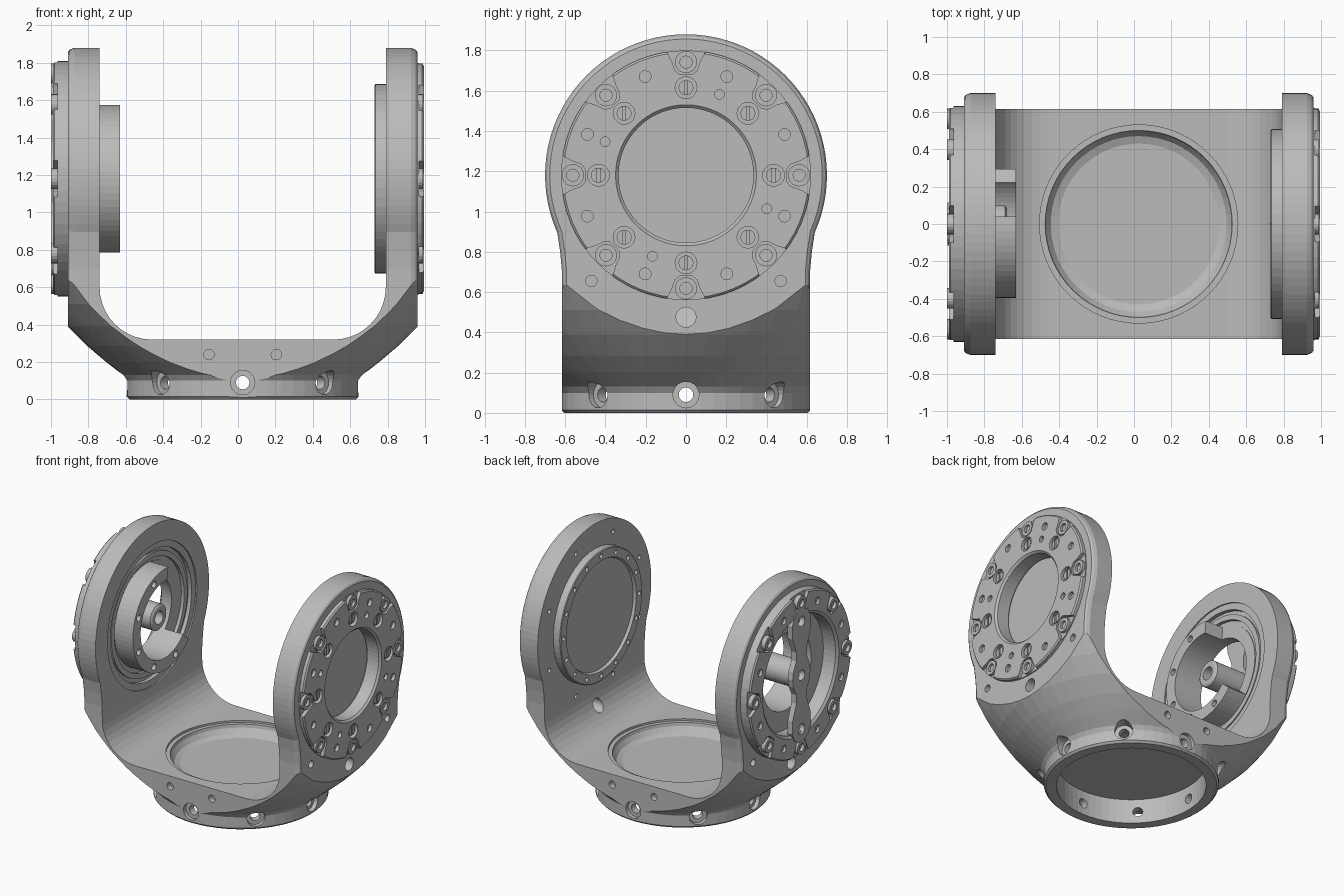
import bpy, bmesh
from math import sin, cos, pi, radians, sqrt
from mathutils import Vector, Matrix

if "Cube" in bpy.data.objects:
    bpy.data.objects.remove(bpy.data.objects["Cube"])

MID = 0.025        # x centre of the yoke
AXIS = 1.18        # height of the pivot axis
EIGHT = [i * pi / 4 for i in range(8)]

grey = bpy.data.materials.new("machined grey")
grey.use_nodes = True
grey.diffuse_color = (0.5, 0.5, 0.5, 1)
grey.node_tree.nodes["Principled BSDF"].inputs["Base Color"].default_value = grey.diffuse_color


def finish(name, bm):
    bmesh.ops.remove_doubles(bm, verts=bm.verts, dist=1e-5)
    bmesh.ops.recalc_face_normals(bm, faces=bm.faces)
    me = bpy.data.meshes.new(name)
    bm.to_mesh(me)
    bm.free()
    me.materials.append(grey)
    ob = bpy.data.objects.new(name, me)
    bpy.context.collection.objects.link(ob)
    return ob


def skin(bm, loops, wrap=False):
    """Join equal loops of points with quads; cap the ends unless wrapped."""
    rows = [[bm.verts.new(p) for p in loop] for loop in loops]
    n = len(rows[0])
    pairs = list(zip(rows, rows[1:])) + ([(rows[-1], rows[0])] if wrap else [])
    for a, b in pairs:
        for i in range(n):
            j = (i + 1) % n
            bm.faces.new((a[i], a[j], b[j], b[i]))
    if not wrap:
        bm.faces.new(rows[0])
        bm.faces.new(rows[-1])


def on_side(x, u, v, a):
    """Point at radius u and sideways offset v, turned by a about the pivot axis."""
    return (x, u * cos(a) - v * sin(a), AXIS + u * sin(a) + v * cos(a))


def lathe(bm, profile, upright=False, wrap=False, seg=64):
    loops = []
    for r, h in profile:
        turn = [2 * pi * i / seg for i in range(seg)]
        loops.append([(MID + r * cos(a), r * sin(a), h) if upright else on_side(h, r, 0, a)
                      for a in turn])
    skin(bm, loops, wrap)


def rod(bm, start, end, r, seg=20):
    start, end = Vector(start), Vector(end)
    d = end - start
    m = Matrix.Translation((start + end) / 2) @ d.to_track_quat('Z', 'Y').to_matrix().to_4x4()
    bmesh.ops.create_cone(bm, cap_ends=True, segments=seg, radius1=r, radius2=r,
                          depth=d.length, matrix=m)


def boolean(ob, bm, op='DIFFERENCE'):
    tool = finish("cutter", bm)
    mod = ob.modifiers.new("cut", 'BOOLEAN')
    mod.operation, mod.solver, mod.object = op, 'EXACT', tool
    mod.use_self = True
    bpy.context.view_layer.objects.active = ob
    bpy.ops.object.modifier_apply(modifier=mod.name)
    bpy.data.objects.remove(tool)


# Yoke: U section, trimmed by the arm outline and by a turned bowl
def u_section(y):
    arc = [radians(90 * i / 10) for i in range(11)]
    right = [(0.485 + 0.28 * cos(a), 0.60 - 0.28 * sin(a)) for a in arc]
    pts = [(-0.935, -0.1), (0.935, -0.1), (0.935, 2), (0.765, 2)] + right
    pts += [(-x, z) for x, z in reversed(right)] + [(-0.765, 2), (-0.935, 2)]
    return [(MID + x, y, z) for x, z in pts]


def arm_outline(x, d):
    arc = [radians(-24 + 228 * i / 56) for i in range(57)]
    pts = [((0.70 - d) * cos(a), AXIS + (0.70 - d) * sin(a)) for a in arc]
    foot = [(0.625 - d, 0.80), (0.616 - d, 0.70), (0.615 - d, -0.2)]
    pts += [(-y, z) for y, z in foot] + foot[::-1]
    return [(MID + x, y, z) for y, z in pts]


bm = bmesh.new()
skin(bm, [u_section(-0.9), u_section(0.9)])
yoke = finish("yoke", bm)
bm = bmesh.new()
skin(bm, [arm_outline(x, d) for x, d in
          ((-0.94, 0.03), (-0.925, 0.01), (-0.90, 0), (0.90, 0), (0.925, 0.01), (0.94, 0.03))])
boolean(yoke, bm, 'INTERSECT')
bm = bmesh.new()
lathe(bm, [(0, 0), (0.605, 0), (0.62, 0.015), (0.62, 0.10), (0.64, 0.13), (0.73, 0.20),
           (0.83, 0.285), (0.935, 0.39), (1.03, 0.51), (1.11, 0.64), (1.18, 0.80),
           (1.23, 1.0), (1.25, 1.2), (1.25, 2.1), (0, 2.1)], upright=True, seg=56)
boolean(yoke, bm, 'INTERSECT')

# Floor recess, cavity below, left bore and right socket
bm = bmesh.new()
lathe(bm, [(0, 0.23), (0.43, 0.23), (0.47, 0.245), (0.495, 0.28), (0.50, 0.305),
           (0.53, 0.305), (0.53, 0.36), (0, 0.36)], upright=True)
lathe(bm, [(0, -0.1), (0.53, -0.1), (0.53, 0.19), (0, 0.19)], upright=True)
lathe(bm, [(0, -1.1), (0.55, -1.1), (0.55, -0.6), (0, -0.6)])
lathe(bm, [(0, 0.87), (0.345, 0.87), (0.345, 1.1), (0, 1.1)])
boolean(yoke, bm)

# Bolt holes in the base ring, arms and floor edge
bm = bmesh.new()
for a in EIGHT:
    d = Vector((cos(a), sin(a), 0))
    c = Vector((MID, 0, 0.09))
    rod(bm, c + d * 0.5, c + d * 0.75, 0.036)
    rod(bm, c + d * 0.585, c + d * 0.85, 0.065)
for s in (-1, 1):
    for y in (-0.47, 0.47):
        rod(bm, (MID + s * 0.89, y, 0.655), (MID + s, y, 0.655), 0.028)
    for x in (-0.18, 0.18):
        rod(bm, (MID + x, s * 0.57, 0.24), (MID + x, s * 0.7, 0.24), 0.028)
rod(bm, (0.6, 0, 0.475), (1.1, 0, 0.475), 0.05)
rod(bm, (-0.83, 0, 0.475), (-1.1, 0, 0.475), 0.05)
for a in EIGHT:
    t = a + pi / 8
    rod(bm, on_side(0.75, 0.60, 0, t), on_side(0.82, 0.60, 0, t), 0.018, 12)
boolean(yoke, bm)

# Rim pockets and bosses shared by both outer discs
HALF = [(0.70, 0.125), (0.61, 0.095), (0.565, 0.07), (0.52, 0.055), (0.50, 0.03)]
POCKET = HALF + [(u, -v) for u, v in reversed(HALF)]


def cut_pockets(bm, x0, x1):
    for a in EIGHT:
        skin(bm, [[on_side(x, u, v, a) for u, v in POCKET] for x in (x0, x1)])


def rim_bosses(name, x0, x1):
    bm, holes = bmesh.new(), bmesh.new()
    for a in EIGHT:
        rod(bm, on_side(x0, 0.562, 0, a), on_side(x1, 0.562, 0, a), 0.055)
        rod(holes, on_side((x0 + x1) / 2, 0.562, 0, a),
            on_side(2 * x1 - x0, 0.562, 0, a), 0.03)
    boolean(finish(name, bm), holes)


# Right outer disc with screw holes
bm = bmesh.new()
lathe(bm, [(0.335, 0.88), (0.335, 0.98), (0.35, 0.995), (0.61, 0.995), (0.62, 0.985),
           (0.62, 0.95), (0.345, 0.95), (0.345, 0.88)], wrap=True)
right_disc = finish("right_disc", bm)
bm = bmesh.new()
cut_pockets(bm, 0.968, 1.1)
for i, a in enumerate(EIGHT):
    t = a + pi / 8
    rod(bm, on_side(0.962, 0.435, 0, a), on_side(1.1, 0.435, 0, a), 0.054)
    rod(bm, on_side(0.97, 0.53, 0, t), on_side(1.1, 0.53, 0, t), 0.029)
    if i % 2:
        rod(bm, on_side(0.97, 0.435, 0, t), on_side(1.1, 0.435, 0, t), 0.024)
boolean(right_disc, bm)
rim_bosses("right_rim_bosses", 0.95, 0.99)

# Slotted screw heads
bm, slots = bmesh.new(), bmesh.new()
for a in EIGHT:
    y, z = on_side(0, 0.435, 0, a)[1:]
    rod(bm, (0.95, y, z), (0.985, y, z), 0.037)
    bmesh.ops.create_cube(slots, size=1, matrix=Matrix.Translation((0.99, y, z))
                          @ Matrix.Diagonal((0.03, 0.014, 0.1, 1)))
boolean(finish("screw_heads", bm), slots)

# Right inner cover plate
bm = bmesh.new()
lathe(bm, [(0, 0.80), (0.507, 0.80), (0.507, 0.735), (0.50, 0.73), (0.43, 0.73),
           (0.42, 0.75), (0, 0.75)])
cover = finish("right_inner_cover", bm)
bm = bmesh.new()
for i in range(16):
    a = i * pi / 8
    rod(bm, on_side(0.70, 0.465, 0, a), on_side(0.76, 0.465, 0, a), 0.018, 12)
boolean(cover, bm)

# Left bearing housing with stepped inner face and a cut-away collar
bm = bmesh.new()
lathe(bm, [(0.63, -0.90), (0.63, -0.98), (0.62, -0.99), (0.47, -0.99), (0.45, -0.975),
           (0.45, -0.87), (0.30, -0.87), (0.30, -0.63), (0.395, -0.63), (0.395, -0.79),
           (0.43, -0.79), (0.43, -0.765), (0.47, -0.765), (0.47, -0.78), (0.50, -0.78),
           (0.50, -0.75), (0.555, -0.75), (0.555, -0.90)], wrap=True)
housing = finish("left_housing", bm)
bm = bmesh.new()
cut_pockets(bm, -1.1, -0.965)
wedge = [radians(-42 + 126 * i / 12) for i in range(13)]
skin(bm, [[on_side(x, 0.2, 0, a) for a in wedge]
          + [on_side(x, 0.41, 0, a) for a in reversed(wedge)] for x in (-0.785, -0.5)])
for a in EIGHT:
    t = a + pi / 8
    rod(bm, on_side(-0.67, 0.348, 0, t), on_side(-0.6, 0.348, 0, t), 0.025)
    rod(bm, on_side(-1.1, 0.54, 0, t), on_side(-0.97, 0.54, 0, t), 0.028)
boolean(housing, bm)
rim_bosses("left_rim_bosses", -0.95, -1.0)

# Waisted bridge plate across the left housing
quarter = [(0.11, 0), (0.10, 0.06), (0.065, 0.13), (0.065, 0.20), (0.11, 0.32),
           (0.115, 0.42), (0.08, 0.49), (0.03, 0.515)]
half = quarter + [(-y, z) for y, z in reversed(quarter)]
outline = half + [(-y, -z) for y, z in half[1:-1]]
bm = bmesh.new()
skin(bm, [[(x, y, AXIS + z) for y, z in outline] for x in (-0.997, -0.955)])
bridge = finish("left_bridge", bm)
bm = bmesh.new()
for z in (-0.42, 0, 0.42):
    rod(bm, (-1.1, 0, AXIS + z), (-0.9, 0, AXIS + z), 0.04)
boolean(bridge, bm)

# Hollow hub tube behind the bridge
bm = bmesh.new()
lathe(bm, [(0.05, -0.96), (0.10, -0.96), (0.10, -0.69), (0.085, -0.68), (0.05, -0.68)],
      wrap=True, seg=32)
finish("left_hub", bm)
